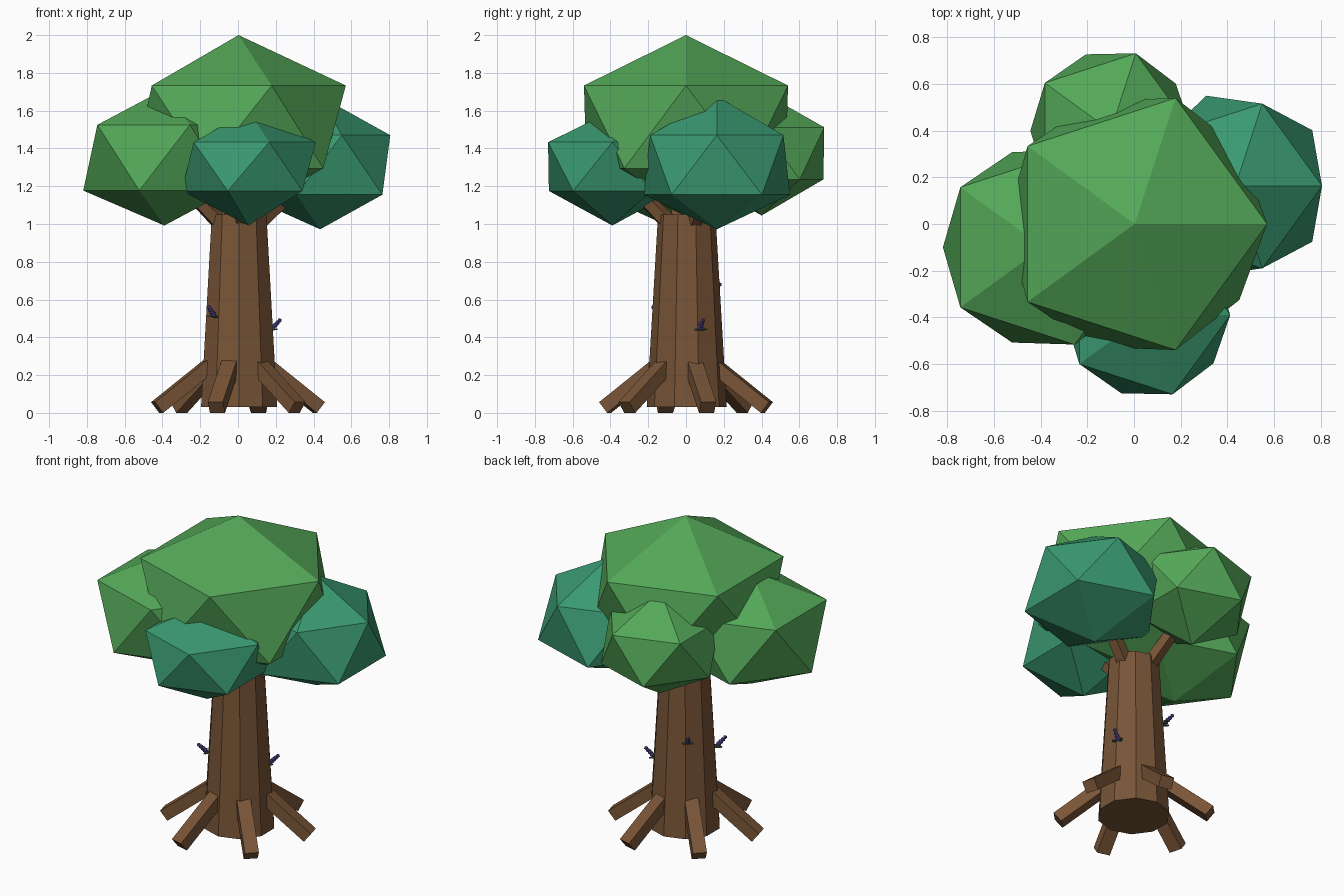
import bpy, bmesh, math
from mathutils import Vector, Matrix

if "Cube" in bpy.data.objects:
    bpy.data.objects.remove(bpy.data.objects["Cube"])


def material(name, rgb):
    m = bpy.data.materials.new(name)
    m.diffuse_color = (*rgb, 1)
    m.use_nodes = True
    m.node_tree.nodes["Principled BSDF"].inputs["Base Color"].default_value = m.diffuse_color
    return m


BARK = material("bark brown", (0.19, 0.09, 0.038))
GREEN = material("leaf green", (0.088, 0.39, 0.098))
TEAL = material("leaf teal", (0.042, 0.32, 0.165))
PURPLE = material("flower purple", (0.12, 0.08, 0.36))
STEM = material("stem green", (0.04, 0.18, 0.06))


def finish(name, bm, mat):
    bmesh.ops.recalc_face_normals(bm, faces=bm.faces)
    me = bpy.data.meshes.new(name)
    bm.to_mesh(me)
    bm.free()
    me.materials.append(mat)
    ob = bpy.data.objects.new(name, me)
    bpy.context.collection.objects.link(ob)
    return ob


def frame(a, b):
    """Matrix at the middle of a-b, z along a-b, x horizontal."""
    z = (b - a).normalized()
    x = Vector((0, 0, 1)).cross(z).normalized()
    y = z.cross(x)
    return Matrix.Translation((a + b) / 2) @ Matrix((x, y, z)).transposed().to_4x4()


def rod(bm, a, b, r1, r2, sides):
    bmesh.ops.create_cone(bm, cap_ends=True, segments=sides, radius1=r1, radius2=r2,
                          depth=(b - a).length, matrix=frame(a, b))


def beam(bm, a, b, width, thick):
    size = Matrix.Diagonal((width, thick, (b - a).length, 1))
    bmesh.ops.create_cube(bm, size=1, matrix=frame(a, b) @ size)


def polar(angle, r, z):
    t = math.radians(angle)
    return Vector((r * math.cos(t), r * math.sin(t), z))


def blob(name, x, y, r_up, r_low, levels, mat):
    """Icosahedron with its four vertex levels set: bottom, lower ring, upper ring, top."""
    bm = bmesh.new()
    bmesh.ops.create_icosphere(bm, subdivisions=1, radius=1)
    for v in bm.verts:
        i = 0 if v.co.z < -0.8 else 1 if v.co.z < 0 else 2 if v.co.z < 0.8 else 3
        r = r_up if i >= 2 else r_low
        v.co = (x + v.co.x * r, y + v.co.y * r, levels[i])
    finish(name, bm, mat)


# leaf canopy
blob("crown_top", 0.003, 0, 0.635, 0.62, (1.04, 1.295, 1.733, 2.0), GREEN)
blob("crown_left", -0.39, -0.1, 0.49, 0.48, (0.992, 1.177, 1.525, 1.713), GREEN)
blob("crown_back", -0.10, 0.40, 0.39, 0.385, (1.045, 1.236, 1.512, 1.70), GREEN)
blob("crown_right", 0.435, 0.163, 0.415, 0.455, (0.972, 1.155, 1.47, 1.676), TEAL)
blob("crown_front", 0.055, -0.39, 0.40, 0.395, (0.992, 1.175, 1.433, 1.60), TEAL)

# tapered ten-sided trunk
bm = bmesh.new()
bmesh.ops.create_cone(bm, cap_ends=True, segments=10, radius1=0.212, radius2=0.152,
                      depth=1.02, matrix=Matrix.Translation((0.006, 0.004, 0.54)))
finish("trunk", bm, BARK)

# branches reaching into the canopy
bm = bmesh.new()
for x, y in ((-0.39, -0.1), (-0.10, 0.40), (0.435, 0.163), (0.055, -0.39)):
    rod(bm, Vector((x * 0.15, y * 0.15, 0.97)), Vector((x, y, 1.31)), 0.05, 0.035, 5)
finish("branches", bm, BARK)

# six sloping roots
bm = bmesh.new()
for k in range(6):
    ang = 15 + 60 * k
    beam(bm, polar(ang, 0.158, 0.25), polar(ang, 0.443, 0.0285), 0.082, 0.072)
finish("roots", bm, BARK)

# small flower spikes on the trunk: angle, base radius, base height
stems, petals = bmesh.new(), bmesh.new()
for ang, r, z in ((228, 0.178, 0.505), (22, 0.183, 0.435), (128, 0.172, 0.625)):
    a, b = polar(ang, r, z), polar(ang, r + 0.055, z + 0.055)
    rod(stems, a, b, 0.005, 0.004, 5)
    for side in (-16, 16):
        beam(stems, polar(ang, r - 0.015, z), polar(ang + side / 2, r + 0.03, z + 0.008), 0.014, 0.006)
    for i in range(4):
        bmesh.ops.create_icosphere(petals, subdivisions=1, radius=0.017 - 0.0015 * i,
                                   matrix=Matrix.Translation(a.lerp(b, 0.3 + 0.23 * i)))
finish("flower_stems", stems, STEM)
finish("flower_petals", petals, PURPLE)
